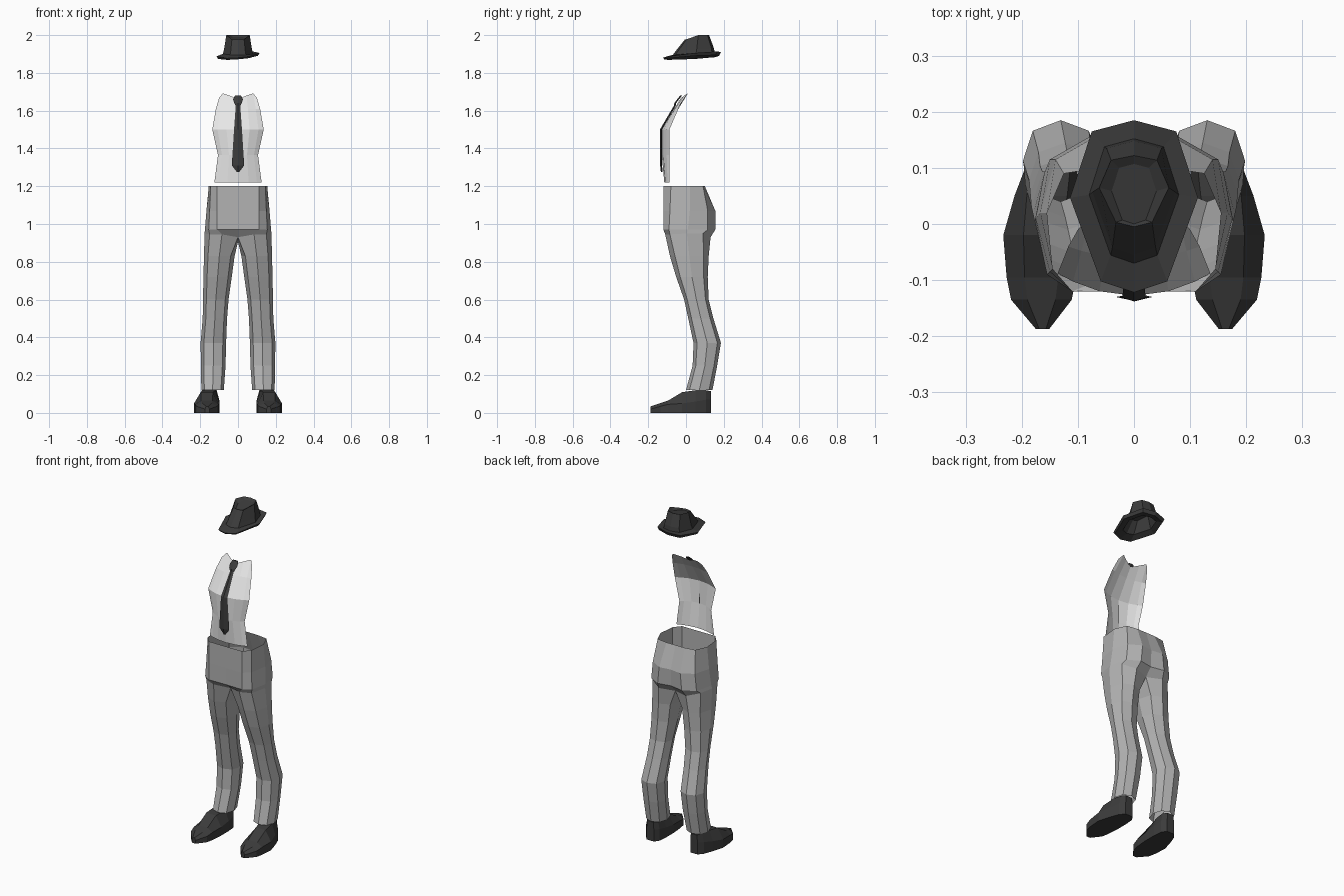
import bpy, bmesh, math
from mathutils import Vector

if "Cube" in bpy.data.objects:
    bpy.data.objects.remove(bpy.data.objects["Cube"])


def material(name, v):
    m = bpy.data.materials.new(name)
    m.diffuse_color = (v, v, v, 1)
    m.use_nodes = True
    m.node_tree.nodes["Principled BSDF"].inputs["Base Color"].default_value = m.diffuse_color
    return m


WHITE = material("white_cloth", 0.8)
GREY = material("grey_cloth", 0.45)
BLACK = material("black_felt", 0.045)


def loft(bm, rings, closed=True, cap_start=False, cap_end=False):
    """Skin a list of equally long point rings."""
    rows = [[bm.verts.new(p) for p in ring] for ring in rings]
    n = len(rows[0])
    for a, b in zip(rows, rows[1:]):
        for i in range(n if closed else n - 1):
            j = (i + 1) % n
            bm.faces.new((a[i], a[j], b[j], b[i]))
    if cap_start:
        bm.faces.new(rows[0])
    if cap_end:
        bm.faces.new(rows[-1])


def finish(bm, name, mat):
    bmesh.ops.remove_doubles(bm, verts=bm.verts, dist=0.0005)
    bmesh.ops.recalc_face_normals(bm, faces=bm.faces)
    me = bpy.data.meshes.new(name)
    bm.to_mesh(me)
    bm.free()
    me.materials.append(mat)
    ob = bpy.data.objects.new(name, me)
    bpy.context.collection.objects.link(ob)
    return ob


def flip(rings, s):
    return [[(s * x, y, z) for x, y, z in r] for r in rings]


# trousers: open waist and hips, then one eight-sided tube per leg
hips = [
    [(0, -.12, 1.2), (.11, -.12, 1.2), (.145, -.08, 1.2), (.155, .02, 1.2),
     (.125, .09, 1.2), (.06, .1, 1.2), (0, .1, 1.2)],
    [(0, -.12, 1.07), (.11, -.12, 1.07), (.15, -.085, 1.07), (.167, .02, 1.07),
     (.14, .115, 1.07), (.07, .155, 1.07), (0, .145, 1.07)],
    [(0, -.118, .97), (.11, -.12, .97), (.155, -.09, .97), (.175, .01, .97),
     (.15, .115, .97), (.08, .155, .97), (0, .14, .97)],
]
crotch = [(0, -.07, .93), (.085, -.11, .945), (.15, -.085, .945), (.177, .005, .95),
          (.16, .09, .95), (.09, .13, .93), (0, .1, .925), (0, .02, .905)]
leg_sizes = [  # z, inner x, outer x, front y, back y
    (.83, .018, .18, -.085, .12), (.72, .033, .183, -.052, .115),
    (.60, .05, .185, -.01, .12), (.50, .058, .187, .012, .145),
    (.37, .063, .198, .04, .185), (.25, .066, .196, .035, .165),
    (.12, .075, .194, 0, .14)]
d = .74
octagon = [(-d, -d), (0, -1), (d, -d), (1, 0), (d, d), (0, 1), (-d, d), (-1, 0)]
legs = [crotch]
for z, xi, xo, yf, yb in leg_sizes:
    legs.append([((xi + xo) / 2 + u * (xo - xi) / 2,
                  (yf + yb) / 2 + v * (yb - yf) / 2, z) for u, v in octagon])
bm = bmesh.new()
for s in (1, -1):
    loft(bm, flip(hips + [crotch[:7]], s), closed=False)
    loft(bm, flip(legs, s))
finish(bm, "trousers", GREY)

# shoes: sections from toe to heel
shoe_sections = [  # y, centre x, half width, edge z, top z, top half width
    (-.187, .163, .012, .02, .035, .006),
    (-.135, .165, .054, .035, .052, .025),
    (-.095, .165, .062, .045, .065, .03),
    (-.02, .165, .068, .05, .11, .032),
    (.05, .155, .058, .06, .12, .036),
    (.105, .147, .045, .07, .12, .034),
    (.132, .145, .024, .07, .115, .02)]
for s, side in ((1, "right"), (-1, "left")):
    rings = [[(x - w, y, 0), (x - w, y, e), (x - tw, y, t), (x + tw, y, t),
              (x + w, y, e), (x + w, y, 0)] for y, x, w, e, t, tw in shoe_sections]
    bm = bmesh.new()
    loft(bm, flip(rings, s), cap_start=True, cap_end=True)
    finish(bm, side + "_shoe", BLACK)

# shirt front: a curved open panel
shirt_rows = [  # z, half width, centre y, edge y
    (1.22, .125, -.115, -.088), (1.365, .106, -.128, -.088),
    (1.5, .136, -.128, -.088), (1.61, .117, -.062, -.04)]
cols = (-1, -.8, -.45, 0, .45, .8, 1)
rings = [[(t * w, yc + (ye - yc) * t * t, z) for t in cols] for z, w, yc, ye in shirt_rows]
collar = [(-.1, -.01, 1.668), (-.08, .01, 1.692), (-.045, -.01, 1.68), (0, -.03, 1.662)]
rings.append(collar + [(-x, y, z) for x, y, z in reversed(collar[:3])])
bm = bmesh.new()
loft(bm, rings, closed=False)
shirt = finish(bm, "shirt_front", WHITE)
if sum(p.normal.y * p.area for p in shirt.data.polygons) > 0:
    shirt.data.flip_normals()

# tie: knot and blade
tie_rows = [  # z, half width, y
    (1.68, .016, -.024), (1.66, .026, -.04), (1.64, .02, -.055), (1.625, .012, -.058),
    (1.5, .021, -.131), (1.31, .033, -.13), (1.275, .006, -.126)]
bm = bmesh.new()
loft(bm, [[(-w, y, z), (0, y - .007, z), (w, y, z), (0, y + .003, z)]
          for z, w, y in tie_rows], cap_start=True, cap_end=True)
finish(bm, "tie", BLACK)

# hat: hollow crown, slanted brim, pinched top
half = [(0, 1), (.66, .87), (1, .1), (.52, -.87), (0, -1)]
outline = half + [(-x, y) for x, y in reversed(half[1:4])]


def hat_ring(w, yf, yb, zf, zb, roll=0.0):
    ring = []
    for u, v in outline:
        k = (v + 1) / 2
        ring.append((u * w, yf + (yb - yf) * k, zf + (zb - zf) * k + roll * u * w))
    return ring


hat = [
    hat_ring(.05, -.01, .11, 1.945, 1.975),           # inner roof
    hat_ring(.074, -.06, .14, 1.885, 1.895),          # head opening
    hat_ring(.105, -.115, .175, 1.872, 1.89, .08),    # brim underside
    hat_ring(.114, -.122, .185, 1.88, 1.91, .08),     # brim edge
    hat_ring(.08, -.07, .152, 1.895, 1.905),          # crown base
    hat_ring(.074, -.055, .148, 1.915, 1.93),         # band
    hat_ring(.062, -.005, .122, 1.975, 2.0),          # crown rim
    hat_ring(.04, .0, .107, 1.97, 1.99),              # dent
]
hat[6] = [(x, y, 2.0 if y > .02 else 1.978) for x, y, z in hat[6]]
bm = bmesh.new()
loft(bm, hat, cap_start=True, cap_end=True)
finish(bm, "hat", BLACK)
